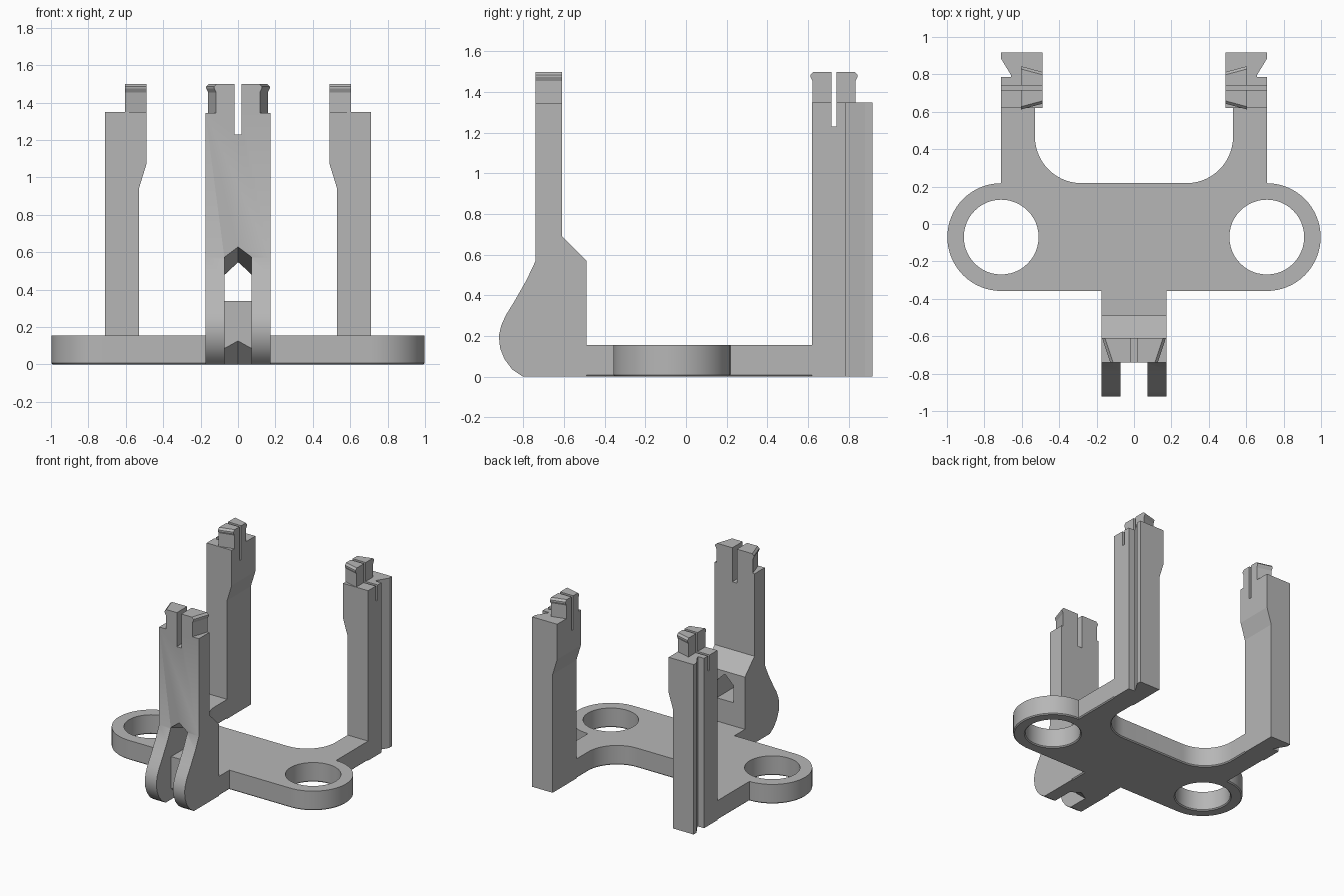
import bpy, bmesh
from math import sin, cos, pi

cube = bpy.data.objects.get("Cube")
if cube:
    bpy.data.objects.remove(cube, do_unlink=True)

grey = bpy.data.materials.new("plain_grey")
grey.use_nodes = True
COLOUR = (0.47, 0.47, 0.47, 1)
grey.diffuse_color = COLOUR
grey.node_tree.nodes["Principled BSDF"].inputs["Base Color"].default_value = COLOUR


def loft(name, ring_a, ring_b):
    """Closed solid between two matching rings of 3D points."""
    bm = bmesh.new()
    a = [bm.verts.new(p) for p in ring_a]
    b = [bm.verts.new(p) for p in ring_b]
    bm.faces.new(a)
    bm.faces.new(b[::-1])
    n = len(a)
    for i in range(n):
        j = (i + 1) % n
        bm.faces.new((a[i], b[i], b[j], a[j]))
    bmesh.ops.recalc_face_normals(bm, faces=bm.faces)
    mesh = bpy.data.meshes.new(name)
    bm.to_mesh(mesh)
    bm.free()
    mesh.materials.append(grey)
    obj = bpy.data.objects.new(name, mesh)
    bpy.context.collection.objects.link(obj)
    return obj


def place(points, axis, at):
    """Put 2D points on a plane across the named axis."""
    if axis == "x":
        return [(at, u, v) for u, v in points]
    if axis == "y":
        return [(u, at, v) for u, v in points]
    return [(u, v, at) for u, v in points]


def prism(name, points, axis, lo, hi):
    return loft(name, place(points, axis, lo), place(points, axis, hi))


def box(x0, x1, y0, y1, z0, z1):
    return prism("cutter", [(x0, y0), (x1, y0), (x1, y1), (x0, y1)], "z", z0, z1)


def arc(cx, cy, r, start, end, steps):
    angles = [start + (end - start) * i / steps for i in range(steps + 1)]
    return [(cx + r * cos(t), cy + r * sin(t)) for t in angles]


def cut(obj, cutters):
    """Subtract the cutters, keep the result and drop the helpers."""
    for c in cutters:
        c.hide_render = True
        mod = obj.modifiers.new("cut", "BOOLEAN")
        mod.operation = "DIFFERENCE"
        mod.solver = "EXACT"
        mod.object = c
    bpy.context.view_layer.update()
    graph = bpy.context.evaluated_depsgraph_get()
    mesh = bpy.data.meshes.new_from_object(obj.evaluated_get(graph))
    obj.modifiers.clear()
    obj.data = mesh
    for c in cutters:
        bpy.data.objects.remove(c, do_unlink=True)


def smooth(obj):
    bpy.ops.object.select_all(action="DESELECT")
    obj.select_set(True)
    bpy.context.view_layer.objects.active = obj
    bpy.ops.object.shade_smooth_by_angle(angle=0.45)


# Base plate: rounded ends, two rear arms with inner fillets, front tab
THICK, MID_Y, END_X, END_R = 0.155, -0.07, 0.71, 0.288
half = [(0.175, -0.49), (0.175, MID_Y - END_R)]
half += arc(END_X, MID_Y, END_R, -pi / 2, pi / 2, 32)
half += [(0.71, 0.62), (0.53, 0.62)]
half += arc(0.28, 0.468, 0.25, 0, -pi / 2, 14)
outline = half + [(-x, y) for x, y in reversed(half)]
base = prism("base_plate", outline, "z", 0, THICK)
cut(base, [prism("cutter", arc(s * END_X, MID_Y, 0.2, 0, 2 * pi * 47 / 48, 47),
                 "z", -0.1, 0.3) for s in (-1, 1)])
# Fine chamfer round the underside
bm = bmesh.new()
bm.from_mesh(base.data)
low = [e for e in bm.edges if all(v.co.z < 0.001 for v in e.verts)
       and len(e.link_faces) == 2
       and any(abs(f.normal.z) < 0.5 for f in e.link_faces)
       and not all(abs(v.co.y - 0.62) < 0.001 or abs(v.co.y + 0.49) < 0.001
                   for v in e.verts)]
bmesh.ops.bevel(bm, geom=low, offset=0.008, segments=1, affect="EDGES")
bm.to_mesh(base.data)
bm.free()
smooth(base)


def clip_section(mid, w):
    """Outline of a clip head with a barb on both sides."""
    side = [(w - 0.01, 1.345), (w - 0.01, 1.455), (w, 1.475),
            (w, 1.485), (w - 0.015, 1.5)]
    return [(mid + u, z) for u, z in side] + [(mid - u, z) for u, z in reversed(side)]


# Rear posts with grooved outer face and split clip head
for s, side in ((1, "left"), (-1, "right")):
    profile = [(0.71, 0), (0.71, 1.35), (0.49, 1.35), (0.49, 1.07),
               (0.53, 0.94), (0.53, 0)]
    post = prism(side + "_rear_post", [(s * x, z) for x, z in profile],
                 "y", 0.62, 0.918)
    groove = [(0.76, 0.787), (0.658, 0.787), (0.658, 0.797), (0.71, 0.882), (0.76, 0.964)]
    cut(post, [prism("cutter", [(s * x, y) for x, y in groove], "z", -0.1, 1.6),
               box(-0.8 * s, 0.8 * s, 0.717, 0.74, 1.23, 1.6)])
    head = loft(side + "_rear_clip",
                place(clip_section(0.728, 0.116), "x", s * 0.605),
                place(clip_section(0.728, 0.085), "x", s * 0.49))
    cut(head, [box(-0.8, 0.8, 0.717, 0.74, 1.23, 1.6)])

# Front tower with a rounded forked foot
foot = [(-0.74, 0.57), (-0.785, 0.475), (-0.845, 0.37), (-0.888, 0.3),
        (-0.91, 0.25), (-0.921, 0.2), (-0.915, 0.14), (-0.893, 0.085),
        (-0.855, 0.035), (-0.803, 0)]
tower = prism("front_tower", [(-0.49, 0), (-0.49, 0.57), (-0.61, 0.69),
                              (-0.61, 1.345), (-0.74, 1.345)] + foot,
              "x", -0.175, 0.175)


def house(floor, eave, peak):
    return [(-0.073, floor), (0.073, floor), (0.073, eave), (0, peak), (-0.073, eave)]


# Fork gap, sloping peaked tunnel, undercut below, and top slot
gap = prism("cutter", house(-0.1, 0.575, 0.63), "y", -1, -0.735)
tunnel = loft("cutter", place(house(0.34, 0.577, 0.632), "y", -0.745),
              place(house(0.34, 0.46, 0.53), "y", -0.44))
under = loft("cutter", place(house(-0.1, 0.09, 0.13), "y", -0.74),
             place(house(-0.1, -0.05, -0.01), "y", -0.58))
cut(tower, [gap, tunnel, under, box(-0.02, 0.02, -0.8, -0.5, 1.23, 1.6)])
smooth(tower)

# Front clip head, narrower toward the front
clip = loft("front_clip", place(clip_section(0, 0.17), "y", -0.61),
            place(clip_section(0, 0.127), "y", -0.74))
cut(clip, [box(-0.02, 0.02, -0.8, -0.5, 1.23, 1.6)])
